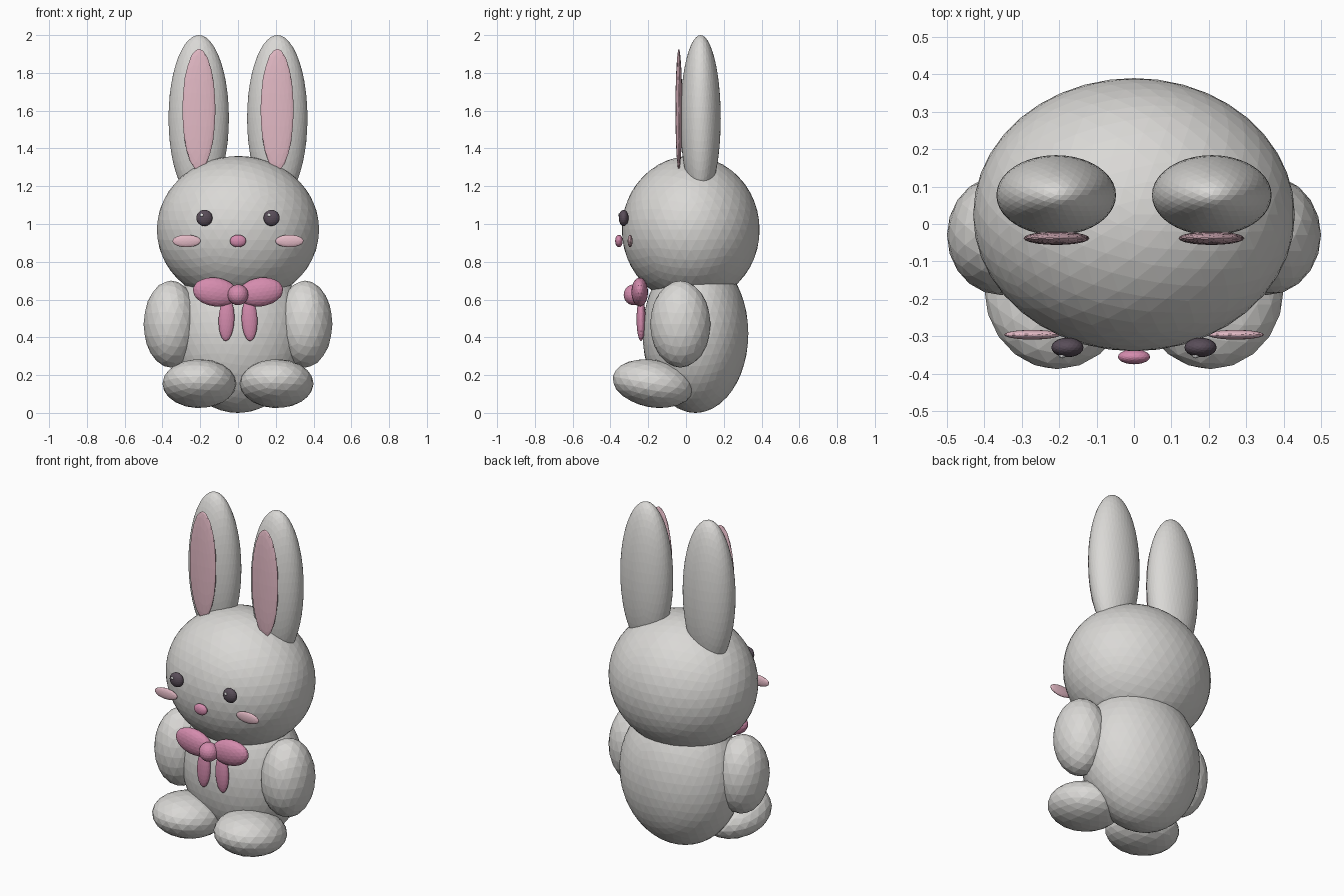
import bpy
from math import radians

cube = bpy.data.objects.get("Cube")
if cube:
    bpy.data.objects.remove(cube, do_unlink=True)


def material(name, r, g, b):
    mat = bpy.data.materials.new(name)
    mat.use_nodes = True
    mat.diffuse_color = (r, g, b, 1)
    mat.node_tree.nodes["Principled BSDF"].inputs["Base Color"].default_value = (r, g, b, 1)
    return mat


fur = material("soft_white_fur", 0.70, 0.69, 0.67)
pale_pink = material("pale_pink", 0.77, 0.49, 0.56)
rose = material("rose_pink", 0.66, 0.26, 0.42)
dark = material("dark_eye", 0.10, 0.075, 0.10)
white = material("white_glint", 0.95, 0.95, 0.95)


def blob(name, mat, centre, radii, detail=3, turn=(0, 0, 0)):
    """Faceted ellipsoid."""
    bpy.ops.mesh.primitive_ico_sphere_add(subdivisions=detail, radius=1, location=centre)
    ob = bpy.context.object
    ob.name = name
    ob.scale = radii
    ob.rotation_euler = [radians(a) for a in turn]
    ob.data.materials.append(mat)
    return ob


def pair(name, mat, centre, radii, detail=3, turn=(0, 0, 0)):
    """Matching ellipsoids on the left (+x) and right (-x)."""
    x, y, z = centre
    tx, ty, tz = turn
    for label, side in (("left", 1), ("right", -1)):
        blob(f"{label}_{name}", mat, (side * x, y, z), radii, detail,
             (tx, side * ty, side * tz))


# Body and head
blob("body", fur, (0, 0.05, 0.42), (0.36, 0.28, 0.42), 4)
blob("head", fur, (0, 0.025, 0.97), (0.43, 0.365, 0.39), 4)

# Limbs
pair("arm", fur, (0.355, -0.03, 0.47), (0.145, 0.16, 0.23))
pair("foot", fur, (0.205, -0.175, 0.155), (0.195, 0.216, 0.126), turn=(-10, 0, 0))

# Ears
pair("ear", fur, (0.208, 0.077, 1.56), (0.16, 0.107, 0.44), 4)
pair("inner_ear", pale_pink, (0.207, -0.038, 1.605), (0.088, 0.018, 0.323))

# Face
pair("eye", dark, (0.178, -0.33, 1.032), (0.043, 0.026, 0.043))
for label, x in (("left", 0.165), ("right", -0.192)):
    blob(f"{label}_eye_glint", white, (x, -0.353, 1.047), (0.009, 0.006, 0.009), 2)
pair("cheek", pale_pink, (0.272, -0.296, 0.91), (0.075, 0.013, 0.033))
blob("nose", rose, (0, -0.355, 0.91), (0.043, 0.02, 0.033))

# Bow
pair("bow_loop", rose, (0.12, -0.245, 0.64), (0.12, 0.044, 0.076), turn=(0, -8, 0))
pair("bow_ribbon", rose, (0.061, -0.238, 0.495), (0.042, 0.024, 0.115), turn=(0, -2, 0))
blob("bow_knot", rose, (0, -0.278, 0.625), (0.055, 0.052, 0.055))
